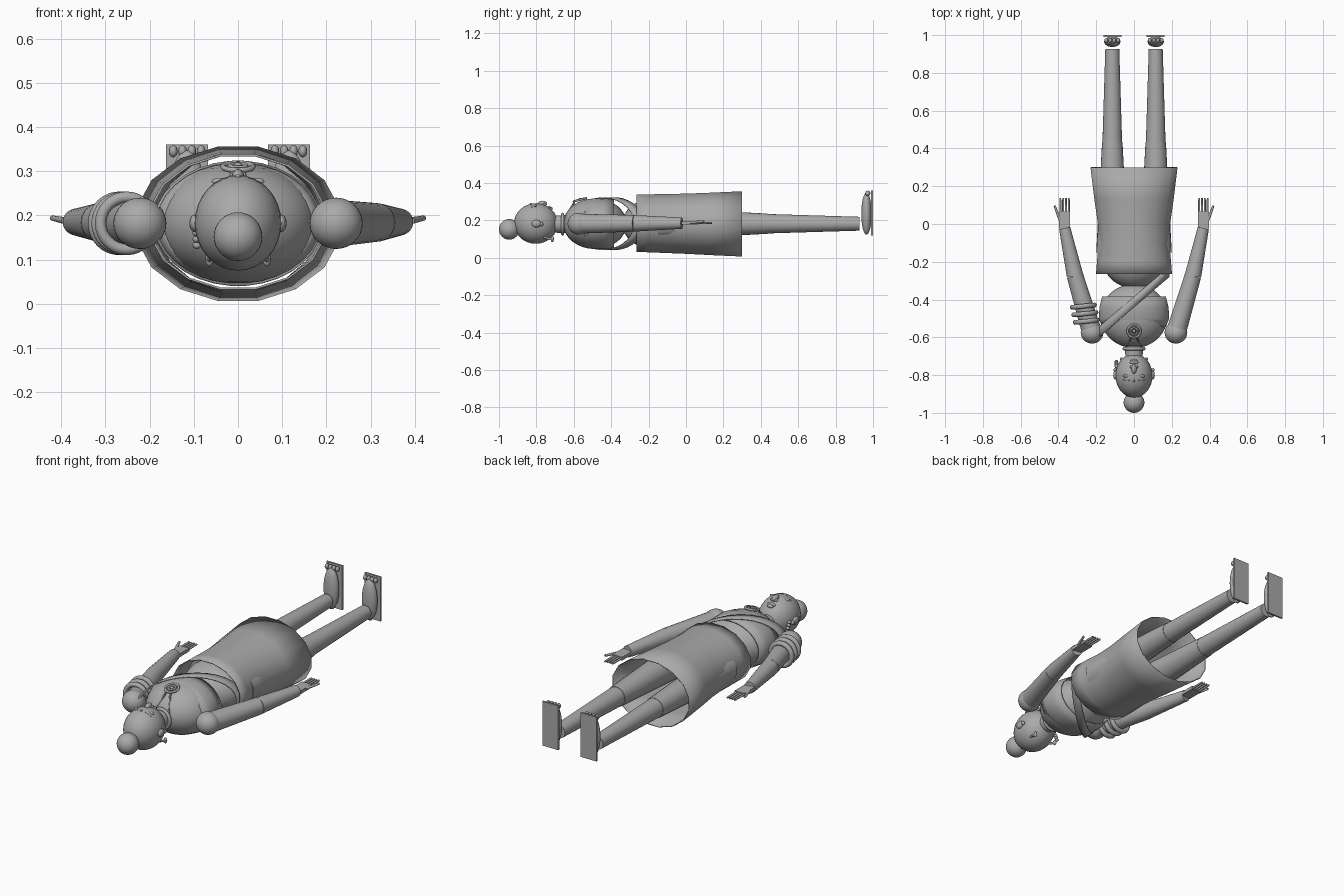
import bpy, bmesh, math
from mathutils import Vector, Matrix

if "Cube" in bpy.data.objects:
    bpy.data.objects.remove(bpy.data.objects["Cube"])

mat = bpy.data.materials.new("plain_grey")
mat.use_nodes = True
GREY = (0.4, 0.4, 0.4, 1)
mat.diffuse_color = GREY
mat.node_tree.nodes["Principled BSDF"].inputs["Base Color"].default_value = GREY


def finish(name, bm, smooth=True):
    mesh = bpy.data.meshes.new(name)
    bmesh.ops.recalc_face_normals(bm, faces=bm.faces)
    bm.to_mesh(mesh)
    bm.free()
    mesh.materials.append(mat)
    ob = bpy.data.objects.new(name, mesh)
    bpy.context.collection.objects.link(ob)
    if smooth:
        bpy.ops.object.select_all(action="DESELECT")
        ob.select_set(True)
        bpy.context.view_layer.objects.active = ob
        bpy.ops.object.shade_smooth_by_angle(angle=math.radians(40))
    return ob


def ball(name, pos, radii, seg=32):
    bm = bmesh.new()
    bmesh.ops.create_uvsphere(bm, u_segments=seg, v_segments=seg // 2, radius=1,
                              matrix=Matrix.Translation(pos) @ Matrix.Diagonal((*radii, 1)))
    return finish(name, bm)


def limb(name, a, b, r1, r2, seg=24):
    a, b = Vector(a), Vector(b)
    turn = (b - a).to_track_quat("Z", "Y").to_matrix().to_4x4()
    bm = bmesh.new()
    bmesh.ops.create_cone(bm, cap_ends=True, segments=seg, radius1=r1, radius2=r2,
                          depth=(b - a).length, matrix=Matrix.Translation((a + b) / 2) @ turn)
    return finish(name, bm)


def block(name, pos, size):
    bm = bmesh.new()
    bmesh.ops.create_cube(bm, size=1, matrix=Matrix.Translation(pos) @ Matrix.Diagonal((*size, 1)))
    return finish(name, bm, False)


def ring(name, pos, major, minor, axis, squash=1.0):
    turn = Vector(axis).to_track_quat("Z", "Y").to_matrix().to_4x4()
    place = Matrix.Translation(pos) @ turn @ Matrix.Diagonal((1, squash, 1, 1))
    bm = bmesh.new()
    rows = []
    for i in range(32):
        u = math.tau * i / 32
        rows.append([bm.verts.new(place @ Vector(((major + minor * math.cos(v)) * math.cos(u),
                                                   (major + minor * math.cos(v)) * math.sin(u),
                                                   minor * math.sin(v))))
                     for v in (math.tau * k / 10 for k in range(10))])
    for i in range(32):
        for k in range(10):
            p, q = rows[i], rows[(i + 1) % 32]
            bm.faces.new((p[k], q[k], q[(k + 1) % 10], p[(k + 1) % 10]))
    return finish(name, bm)


def shell(name, sections, seg, thick, shear=0.0):
    """Open tube along y; sections hold y, half width, half height, centre z."""
    bm = bmesh.new()
    rows = []
    for y, w, h, z in sections:
        angles = [math.tau * (i + 0.5) / seg for i in range(seg)]
        rows.append([bm.verts.new((w * math.cos(t), y + shear * w * math.cos(t), z + h * math.sin(t)))
                     for t in angles])
    for p, q in zip(rows, rows[1:]):
        for i in range(seg):
            bm.faces.new((p[i], p[(i + 1) % seg], q[(i + 1) % seg], q[i]))
    ob = finish(name, bm)
    mod = ob.modifiers.new("cloth", "SOLIDIFY")
    mod.thickness = thick
    return ob


# Head, hair bun and neck
ball("head", (0, -0.803, 0.183), (0.098, 0.117, 0.108))
ball("hair_bun", (0, -0.945, 0.152), (0.055, 0.055, 0.055))
limb("neck", (0, -0.72, 0.18), (0, -0.6, 0.18), 0.045, 0.05)

# Face
ball("nose", (0, -0.768, 0.288), (0.014, 0.026, 0.017), 16)
ball("upper_lip", (0, -0.733, 0.268), (0.024, 0.009, 0.01), 16)
ball("lower_lip", (0, -0.722, 0.262), (0.018, 0.009, 0.01), 16)
ball("forehead_mark", (0, -0.83, 0.288), (0.006, 0.006, 0.005), 12)
for s, side in ((1, "left"), (-1, "right")):
    ball(side + "_eye", (s * 0.04, -0.805, 0.277), (0.02, 0.008, 0.008), 16)
    limb(side + "_brow", (s * 0.022, -0.828, 0.284), (s * 0.058, -0.824, 0.267), 0.004, 0.003, 8)
    ball(side + "_ear", (s * 0.098, -0.8, 0.182), (0.012, 0.025, 0.02), 16)
    ball(side + "_nostril", (s * 0.012, -0.757, 0.284), (0.009, 0.009, 0.008), 12)
    ball(side + "_ear_stud", (s * 0.1, -0.772, 0.18), (0.009, 0.009, 0.012), 12)
    limb(side + "_hair_pin", (s * 0.04, -0.84, 0.13), (s * 0.065, -0.72, 0.1), 0.006, 0.006, 10)
    ball(side + "_pin_tip", (s * 0.065, -0.715, 0.1), (0.009, 0.009, 0.016), 12)
for i in range(5):
    ball("hanging_bead", (-0.093, -0.73 - 0.006 * i, 0.132 + 0.014 * i), (0.01, 0.01, 0.008), 12)

# Torso, hips and cloth
ball("chest", (0, -0.487, 0.182), (0.178, 0.17, 0.135))
ball("hips", (0, -0.19, 0.182), (0.165, 0.15, 0.13))
shell("bodice", [(-0.545, 0.17, 0.12, 0.182), (-0.5, 0.187, 0.136, 0.182),
                 (-0.44, 0.184, 0.137, 0.182), (-0.385, 0.17, 0.13, 0.182)], 32, 0.006)
shell("skirt", [(-0.265, 0.205, 0.156, 0.185), (-0.2, 0.2, 0.158, 0.184),
                (-0.1, 0.19, 0.161, 0.183), (0.0, 0.195, 0.164, 0.182),
                (0.13, 0.214, 0.17, 0.181), (0.3, 0.235, 0.178, 0.181)], 16, 0.005)
shell("shoulder_sash", [(-0.44, 0.19, 0.142, 0.182), (-0.385, 0.19, 0.142, 0.182)], 32, 0.006, 0.85)

# Necklace
ring("collar", (0, -0.66, 0.18), 0.052, 0.009, (0, 1, 0))
ring("pendant_rim", (0, -0.567, 0.31), 0.034, 0.006, (0, -0.25, 1))
ring("pendant_inner_rim", (0, -0.567, 0.312), 0.018, 0.005, (0, -0.25, 1))
ball("pendant_stone", (0, -0.567, 0.312), (0.01, 0.01, 0.008), 12)
for s in (1, -1):
    limb("necklace_cord", (s * 0.042, -0.655, 0.205), (s * 0.012, -0.596, 0.298), 0.005, 0.005, 8)

# Arms and hands
for s, side in ((1, "left"), (-1, "right")):
    shoulder, elbow, wrist = (s * 0.222, -0.575, 0.182), (s * 0.312, -0.275, 0.184), (s * 0.367, -0.022, 0.185)
    ball(side + "_shoulder", shoulder, (0.06, 0.058, 0.058))
    limb(side + "_upper_arm", shoulder, elbow, 0.053, 0.044)
    limb(side + "_forearm", elbow, wrist, 0.044, 0.03)
    block(side + "_palm", (s * 0.367, 0.02, 0.186), (0.058, 0.09, 0.018))
    for i in range(4):
        x = s * (0.345 + 0.015 * i)
        limb(side + "_finger", (x, 0.06, 0.186), (x, 0.138, 0.186), 0.006, 0.005, 10)
    limb(side + "_thumb", (s * 0.392, 0.02, 0.188), (s * 0.42, 0.096, 0.194), 0.008, 0.006, 10)

# Bangles on the right arm
for i in range(3):
    ring("bangle", (-0.268 + 0.008 * i, -0.435 - 0.04 * i, 0.182), 0.059, 0.013, (-0.1, 1, 0))

# Legs, feet and soles
for s, side in ((1, "left"), (-1, "right")):
    x = s * 0.115
    limb(side + "_thigh", (x, -0.15, 0.182), (x, 0.435, 0.182), 0.085, 0.054)
    limb(side + "_shin", (x, 0.435, 0.182), (x, 0.927, 0.182), 0.052, 0.037)
    ball(side + "_foot", (x, 0.965, 0.235), (0.043, 0.028, 0.112))
    block(side + "_sole", (x, 0.995, 0.24), (0.095, 0.01, 0.24))
    for i in range(4):
        ball(side + "_toe", (x + 0.021 * (i - 1.5), 0.972, 0.345), (0.01, 0.014, 0.014), 12)
